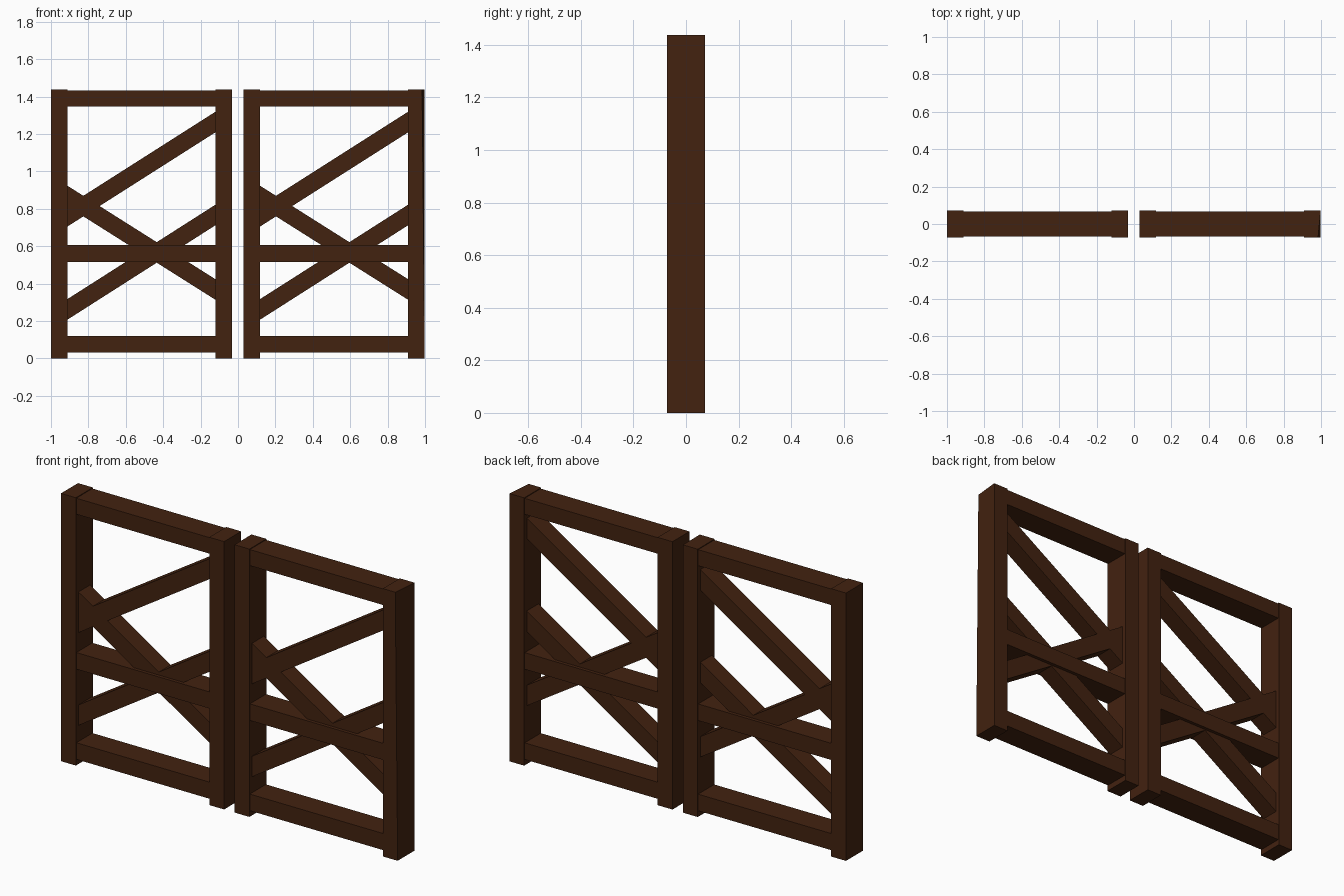
import bpy, bmesh

if "Cube" in bpy.data.objects:
    bpy.data.objects.remove(bpy.data.objects["Cube"])

wood = bpy.data.materials.new("dark brown wood")
wood.diffuse_color = (0.055, 0.016, 0.005, 1)
wood.use_nodes = True
wood.node_tree.nodes["Principled BSDF"].inputs["Base Color"].default_value = wood.diffuse_color


def prism(name, outline, half_depth):
    """Extrude an (x, z) outline symmetrically along y."""
    bm = bmesh.new()
    front = bm.faces.new([bm.verts.new((x, -half_depth, z)) for x, z in outline])
    ext = bmesh.ops.extrude_face_region(bm, geom=[front])
    for v in ext["geom"]:
        if isinstance(v, bmesh.types.BMVert):
            v.co.y = half_depth
    bmesh.ops.recalc_face_normals(bm, faces=bm.faces[:])
    mesh = bpy.data.meshes.new(name)
    bm.to_mesh(mesh)
    bm.free()
    mesh.materials.append(wood)
    ob = bpy.data.objects.new(name, mesh)
    bpy.context.collection.objects.link(ob)
    return ob


def bar(name, x0, x1, z0, z1, half_depth):
    return prism(name, [(x0, z0), (x1, z0), (x1, z1), (x0, z1)], half_depth)


def brace(name, x0, x1, za, zb):
    """Sloping bar whose ends are cut upright against the posts."""
    h = 0.055
    return prism(name, [(x0, za - h), (x1, zb - h), (x1, zb + h), (x0, za + h)], 0.05)


for side, x in (("left", -1.0), ("right", 0.03)):
    # upright posts
    inner0, inner1 = x + 0.088, x + 0.88
    bar(side + "_panel_post_a", x, inner0, 0, 1.437, 0.072)
    post = bar(side + "_panel_post_b", inner1, x + 0.968, 0, 1.437, 0.072)
    # outermost post has one slightly worn top corner
    if side == "right":
        for v in post.data.vertices:
            if v.co.x > 0.95 and v.co.z > 1 and v.co.y < 0:
                v.co.x -= 0.014
    # horizontal rails
    for name, z0, z1 in (("bottom", 0.032, 0.121), ("middle", 0.516, 0.605),
                         ("top", 1.347, 1.433)):
        bar(f"{side}_panel_{name}_rail", inner0, inner1, z0, z1, 0.068)
    # diagonal braces
    for name, za, zb in (("upper", 0.76, 1.264), ("lower", 0.262, 0.767),
                         ("crossing", 0.868, 0.368)):
        brace(f"{side}_panel_{name}_brace", inner0, inner1, za, zb)
